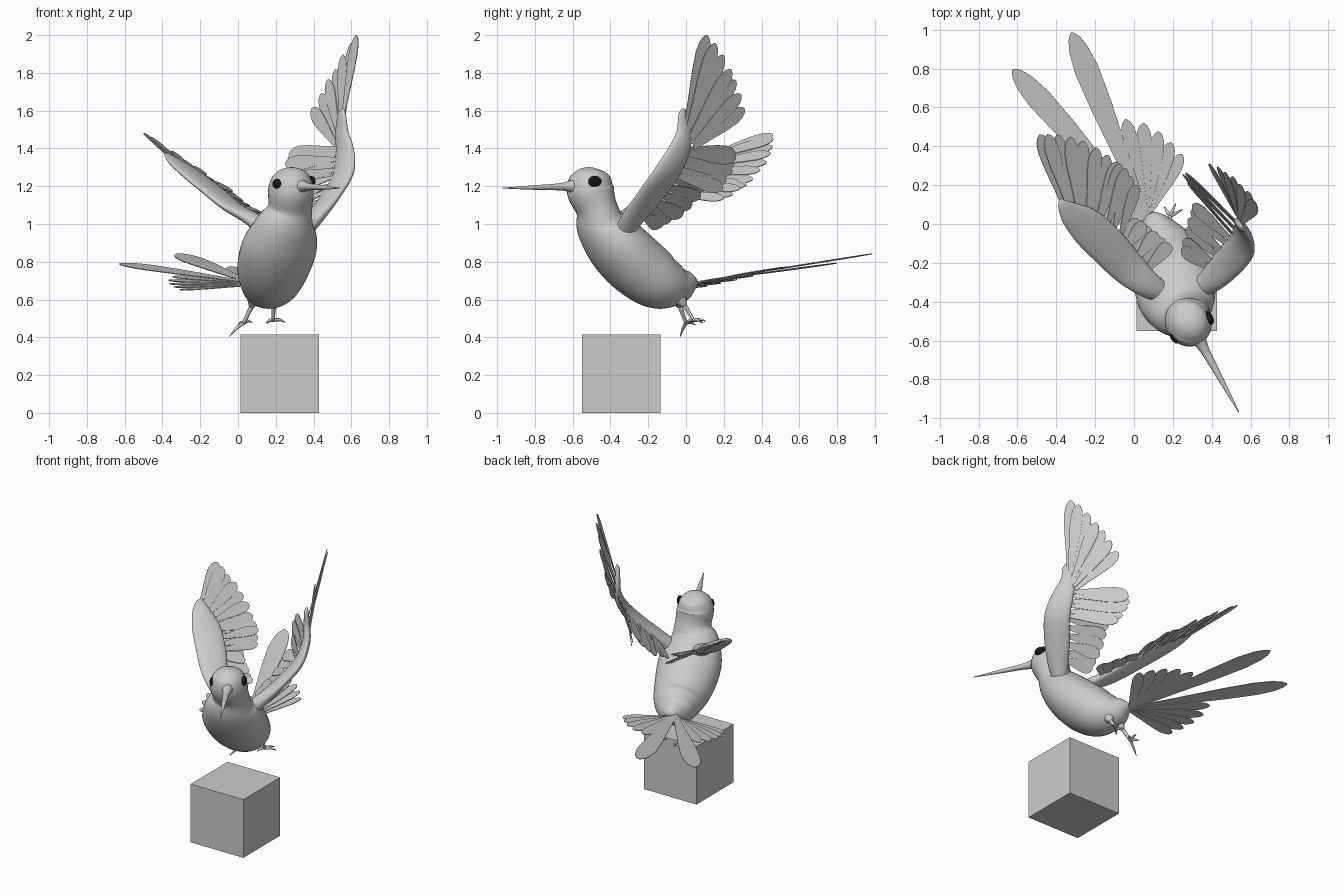
import bpy, bmesh, math
from mathutils import Vector as V

if "Cube" in bpy.data.objects:
    bpy.data.objects.remove(bpy.data.objects["Cube"])


def material(name, rgb):
    m = bpy.data.materials.new(name)
    m.diffuse_color = (*rgb, 1)
    m.use_nodes = True
    m.node_tree.nodes["Principled BSDF"].inputs["Base Color"].default_value = m.diffuse_color
    return m


GREY = material("plain grey", (0.6, 0.6, 0.6))
BLACK = material("eye black", (0.008, 0.008, 0.008))


def finish(name, bm, mat=GREY, smooth=True):
    bmesh.ops.recalc_face_normals(bm, faces=bm.faces[:])
    me = bpy.data.meshes.new(name)
    bm.to_mesh(me)
    bm.free()
    for p in me.polygons:
        p.use_smooth = smooth
    me.materials.append(mat)
    ob = bpy.data.objects.new(name, me)
    bpy.context.collection.objects.link(ob)
    return ob


def spline(pts, t):
    """Catmull-Rom through tuples, t in 0..1"""
    n = len(pts) - 1
    i = min(int(t * n), n - 1)
    u = t * n - i
    a, b, c, d = pts[max(i - 1, 0)], pts[i], pts[i + 1], pts[min(i + 2, n)]
    return [0.5 * (2 * q + (r - p) * u + (2 * p - 5 * q + 4 * r - s) * u * u
                   + (3 * q - p - 3 * r + s) * u ** 3) for p, q, r, s in zip(a, b, c, d)]


def loft(name, pts, side, steps=6, seg=24, mat=GREY):
    """Tube through (x, y, z, half width, half height); width runs along side"""
    bm = bmesh.new()
    n = (len(pts) - 1) * steps
    rows = [spline(pts, i / n) for i in range(n + 1)]
    rings = []
    for i, row in enumerate(rows):
        t = (V(rows[min(i + 1, n)][:3]) - V(rows[max(i - 1, 0)][:3])).normalized()
        u = V(side)
        u = (u - t * u.dot(t)).normalized()
        v = t.cross(u)
        w, h = max(row[3], 0.001), max(row[4], 0.001)
        rings.append([bm.verts.new(V(row[:3]) + u * w * math.cos(a) + v * h * math.sin(a))
                      for a in (2 * math.pi * k / seg for k in range(seg))])
    for a, b in zip(rings, rings[1:]):
        for k in range(seg):
            bm.faces.new((a[k], a[(k + 1) % seg], b[(k + 1) % seg], b[k]))
    bm.faces.new(rings[0])
    bm.faces.new(rings[-1])
    return finish(name, bm, mat)


BLADE = [(0, .25), (.3, .55), (.6, .9), (.8, 1), (.91, .8), (.97, .48), (1, .08)]


def feather(bm, root, tip, width, side):
    """Flat leaf-shaped blade"""
    root, tip = V(root), V(tip)
    d = (tip - root).normalized()
    s = V(side)
    s = (s - d * s.dot(d)).normalized() * width / 2
    prev = None
    for t, w in BLADE:
        p = root.lerp(tip, t)
        cur = (bm.verts.new(p - s * w), bm.verts.new(p + s * w))
        if prev:
            bm.faces.new((prev[0], prev[1], cur[1], cur[0]))
        prev = cur


def thicken(ob):
    m = ob.modifiers.new("thickness", 'SOLIDIFY')
    m.thickness = 0.004
    m.offset = 0


def fan(name, r0, r1, tips, n, width):
    """Row of overlapping feathers from a root line to a curve of tips"""
    bm = bmesh.new()
    side = V(tips[-1]) - V(tips[0])
    nrm = side.cross(V(tips[0]) - V(r0)).normalized()
    for i in range(n):
        t = i / (n - 1)
        off = nrm * (i % 2) * 0.006
        feather(bm, V(r0).lerp(V(r1), t) + off, V(spline(tips, t)) + off, width, side)
    thicken(finish(name, bm, smooth=False))


# Perch block
bm = bmesh.new()
bmesh.ops.create_cube(bm, size=1)
for v in bm.verts:
    v.co = (0.22 + v.co.x * 0.415, -0.343 + v.co.y * 0.415, 0.2075 + v.co.z * 0.415)
finish("block", bm, smooth=False)

# Body, neck and head
yaw = math.radians(24)
RIGHT = (math.cos(yaw), math.sin(yaw), 0)
loft("body", [
    (.085, .055, .695, .02, .015), (.10, .02, .69, .065, .06), (.125, -.045, .68, .115, .11),
    (.165, -.145, .70, .165, .152), (.19, -.26, .78, .198, .165), (.222, -.37, .89, .205, .155),
    (.25, -.445, .99, .168, .13), (.275, -.472, 1.08, .12, .108), (.28, -.505, 1.18, .12, .127),
    (.282, -.50, 1.25, .098, .106), (.282, -.497, 1.285, .06, .065), (.282, -.495, 1.299, .012, .012),
], RIGHT, seg=32)

# Beak
loft("beak", [(.33, -.585, 1.2, .04, .04), (.37, -.66, 1.197, .023, .02),
              (.45, -.805, 1.193, .014, .012), (.54, -.97, 1.19, .002, .002)], (.88, .48, 0))

# Eyes
hf, hr = V((.48, -.877, 0)), V((.877, .48, 0))
for name, s, z in (("right_eye", 1, 1.225), ("left_eye", -1, 1.21)):
    bm = bmesh.new()
    bmesh.ops.create_uvsphere(bm, u_segments=20, v_segments=12, radius=1)
    c = V((.282, -.505, z)) + hr * s * .102 + hf * .03
    for v in bm.verts:
        v.co = c + hr * v.co.x * .02 + hf * v.co.y * .038 + V((0, 0, v.co.z * .03))
    finish(name, bm, BLACK)

# Wing arms
loft("right_wing_arm", [
    (.34, -.33, .96, .05, .05), (.41, -.275, 1.04, .07, .04), (.485, -.195, 1.14, .085, .032),
    (.555, -.11, 1.26, .085, .03), (.565, -.04, 1.38, .07, .026), (.55, -.01, 1.48, .05, .022),
    (.55, -.015, 1.58, .03, .014), (.553, -.01, 1.61, .008, .006)], (-.6, .75, -.15))
loft("left_wing_arm", [
    (.16, -.36, .96, .05, .05), (.07, -.31, 1.03, .07, .036), (-.03, -.225, 1.09, .09, .03),
    (-.14, -.11, 1.18, .10, .027), (-.24, -.015, 1.26, .095, .024), (-.32, .05, 1.32, .065, .02),
    (-.365, .10, 1.36, .03, .012), (-.375, .13, 1.37, .006, .004)], (.68, .72, -.1))

# Right wing feathers
fan("right_primaries", (.55, 0, 1.53), (.53, .04, 1.40),
    [(.626, .11, 2.0), (.575, .175, 1.93), (.51, .235, 1.82), (.455, .275, 1.73), (.39, .31, 1.61)], 7, .085)
fan("right_secondaries", (.54, .0, 1.40), (.51, -.07, 1.26),
    [(.27, .26, 1.37), (.25, .25, 1.3), (.29, .19, 1.19)], 6, .08)
fan("right_tertials", (.51, -.09, 1.25), (.40, -.24, 1.06),
    [(.30, .10, 1.18), (.27, 0, 1.06), (.24, -.13, .99)], 6, .09)

# Left wing feathers
fan("left_primaries", (-.36, .09, 1.35), (-.19, .02, 1.24),
    [(-.485, .46, 1.475), (-.41, .46, 1.42), (-.30, .44, 1.35), (-.18, .385, 1.27), (-.09, .32, 1.2)], 8, .085)
fan("left_secondaries", (-.18, .0, 1.23), (-.08, -.08, 1.16),
    [(-.07, .31, 1.2), (-.03, .27, 1.17), (.01, .2, 1.13)], 4, .075)
fan("left_tertials", (-.08, -.10, 1.15), (.05, -.25, 1.05),
    [(.03, .02, 1.11), (.10, -.03, 1.07), (.185, -.10, 1.03)], 6, .08)

# Tail: short fan on each side and two long streamers
AX = math.radians(122)
bm = bmesh.new()
for i, (deg, length, width) in enumerate([(10, 1.03, .125), (20, .52, .085), (30, .49, .085),
                                          (40, .45, .08), (50, .41, .08), (61, .375, .075)]):
    for s in (-1, 1):
        a = AX + s * math.radians(deg)
        d = V((math.cos(a), math.sin(a), .125 * math.cos(math.radians(deg))
               - s * .14 * math.sin(math.radians(deg))))
        root = V((.065, .03, .69 - i * .003))
        feather(bm, root, root + d * length, width, (-math.sin(a), math.cos(a), -s * .02 - .12))
thicken(finish("tail_feathers", bm, smooth=False))

# Legs and feet
for name, hip, knee, foot, toes in (
    ("right", (.18, -.06, .64), (.19, -.005, .565), (.185, .04, .49),
     [(.25, .075, .48), (.215, .105, .485), (.155, .09, .475), (.15, .0, .475)]),
    ("left", (.095, -.07, .64), (.07, -.03, .56), (.03, .0, .475),
     [(.075, .04, .48), (.045, .075, .485), (.0, .05, .465), (-.045, -.03, .405)]),
):
    loft(name + "_thigh", [(*hip, .05, .05), (*V(hip).lerp(V(knee), .6), .032, .032),
                           (*knee, .013, .013)], RIGHT, seg=12)
    loft(name + "_shank", [(*knee, .013, .013), (*foot, .009, .009)], RIGHT, seg=8)
    for k, toe in enumerate(toes):
        mid = V(foot).lerp(V(toe), .5) + V((0, 0, .008))
        loft(f"{name}_toe_{k + 1}", [(*foot, .009, .009), (*mid, .008, .008), (*toe, .002, .002)],
             (.3, .2, .9), steps=4, seg=8)
